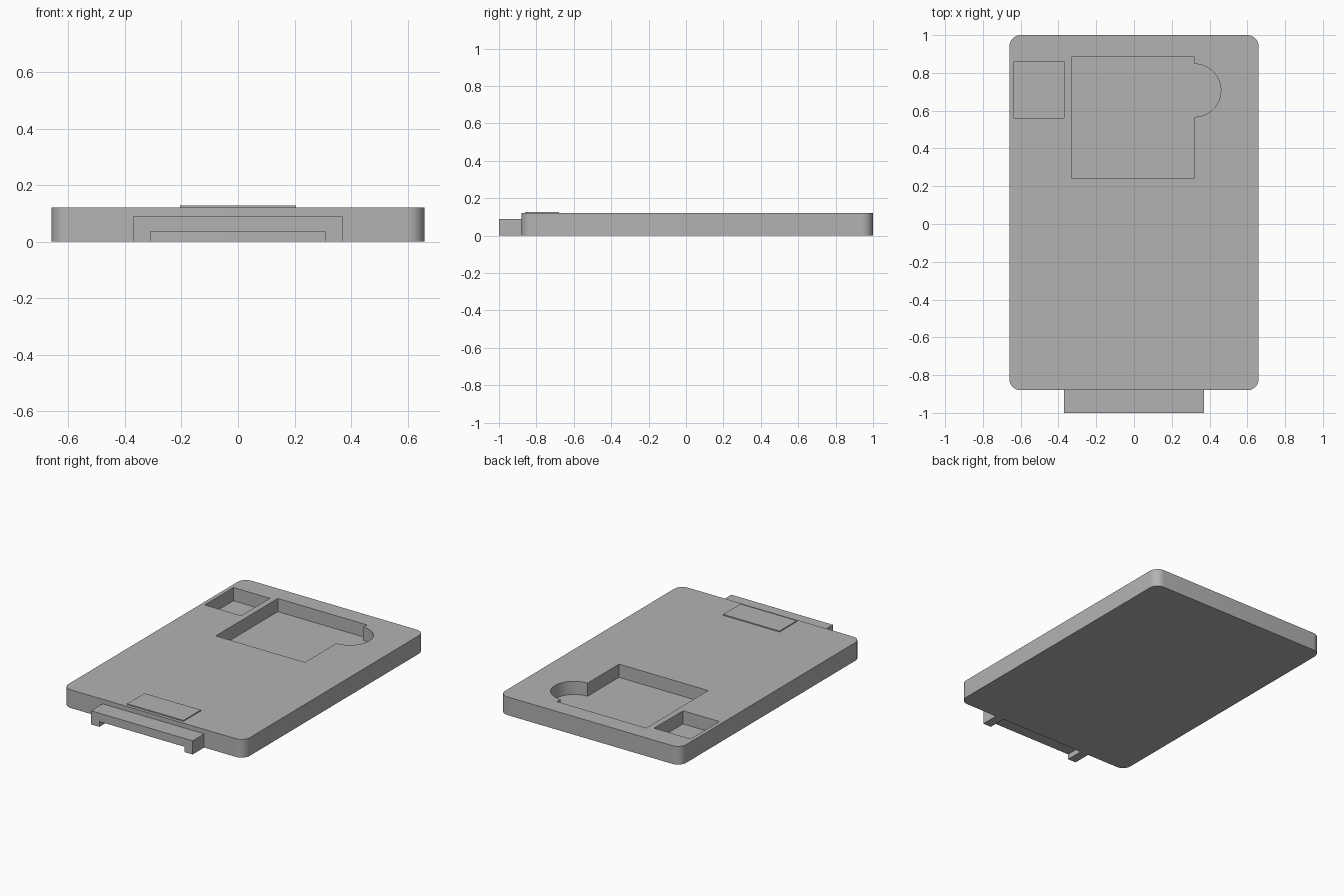
import bpy, bmesh, math

cube = bpy.data.objects.get("Cube")
if cube:
    bpy.data.objects.remove(cube)

TOP = 0.12
FLOOR = 0.033

grey = bpy.data.materials.new("grey")
grey.use_nodes = True
colour = (0.45, 0.45, 0.45, 1)
grey.diffuse_color = colour
grey.node_tree.nodes["Principled BSDF"].inputs["Base Color"].default_value = colour


def prism(name, outline, low, high, up="z"):
    """Extrude a 2D outline along z, or along y for outlines drawn in x and z."""
    place = (lambda a, b, h: (a, b, h)) if up == "z" else (lambda a, b, h: (a, h, b))
    bm = bmesh.new()
    base = bm.faces.new([bm.verts.new(place(a, b, low)) for a, b in outline])
    moved = bmesh.ops.extrude_face_region(bm, geom=[base])["geom"]
    step = place(0, 0, high - low)
    bmesh.ops.translate(bm, vec=step, verts=[v for v in moved if isinstance(v, bmesh.types.BMVert)])
    bmesh.ops.recalc_face_normals(bm, faces=bm.faces)
    mesh = bpy.data.meshes.new(name)
    bm.to_mesh(mesh)
    bm.free()
    mesh.materials.append(grey)
    obj = bpy.data.objects.new(name, mesh)
    bpy.context.collection.objects.link(obj)
    return obj


def rect(x0, x1, y0, y1):
    return [(x0, y0), (x1, y0), (x1, y1), (x0, y1)]


def arc(cx, cy, r, start, end, steps):
    angles = [math.radians(start + (end - start) * i / steps) for i in range(steps + 1)]
    return [(cx + r * math.cos(a), cy + r * math.sin(a)) for a in angles]


# Body slab with rounded vertical corners
R = 0.06
corners = [(0.6, 0.94, 0), (-0.6, 0.94, 90), (-0.6, -0.82, 180), (0.6, -0.82, 270)]
outline = [p for x, y, a in corners for p in arc(x, y, R, a, a + 90, 10)]
body = prism("body", outline, 0, TOP)

# Square pocket with a half-round finger notch, and a small side pocket
main_outline = ([(-0.33, 0.24), (0.32, 0.24)]
                + arc(0.32, 0.707, 0.14, -90, 90, 24)
                + [(0.32, 0.885), (-0.33, 0.885)])
pockets = [prism("main_pocket_cutter", main_outline, FLOOR, 0.2),
           prism("small_pocket_cutter", rect(-0.635, -0.37, 0.56, 0.86), FLOOR, 0.2)]
for cutter in pockets:
    cutter.hide_render = True
    cutter.hide_viewport = True
    cut = body.modifiers.new(cutter.name, "BOOLEAN")
    cut.operation = "DIFFERENCE"
    cut.solver = "EXACT"
    cut.object = cutter

# Apply the cuts, then remove the cutters
bpy.context.view_layer.objects.active = body
body.select_set(True)
for cutter in pockets:
    bpy.ops.object.modifier_apply(modifier=cutter.name)
    bpy.data.objects.remove(cutter)
bpy.ops.object.shade_smooth_by_angle(angle=math.radians(30))

# Bridge-shaped tab at the front edge
half = [(0.37, 0.09), (0.37, 0), (0.31, 0), (0.31, 0.035)]
tab_outline = half + [(-x, z) for x, z in reversed(half)]
prism("front_tab", tab_outline, -1, -0.88, up="y")

# Thin raised plate behind the tab
prism("raised_plate", rect(-0.205, 0.205, -0.86, -0.68), TOP, TOP + 0.007)
